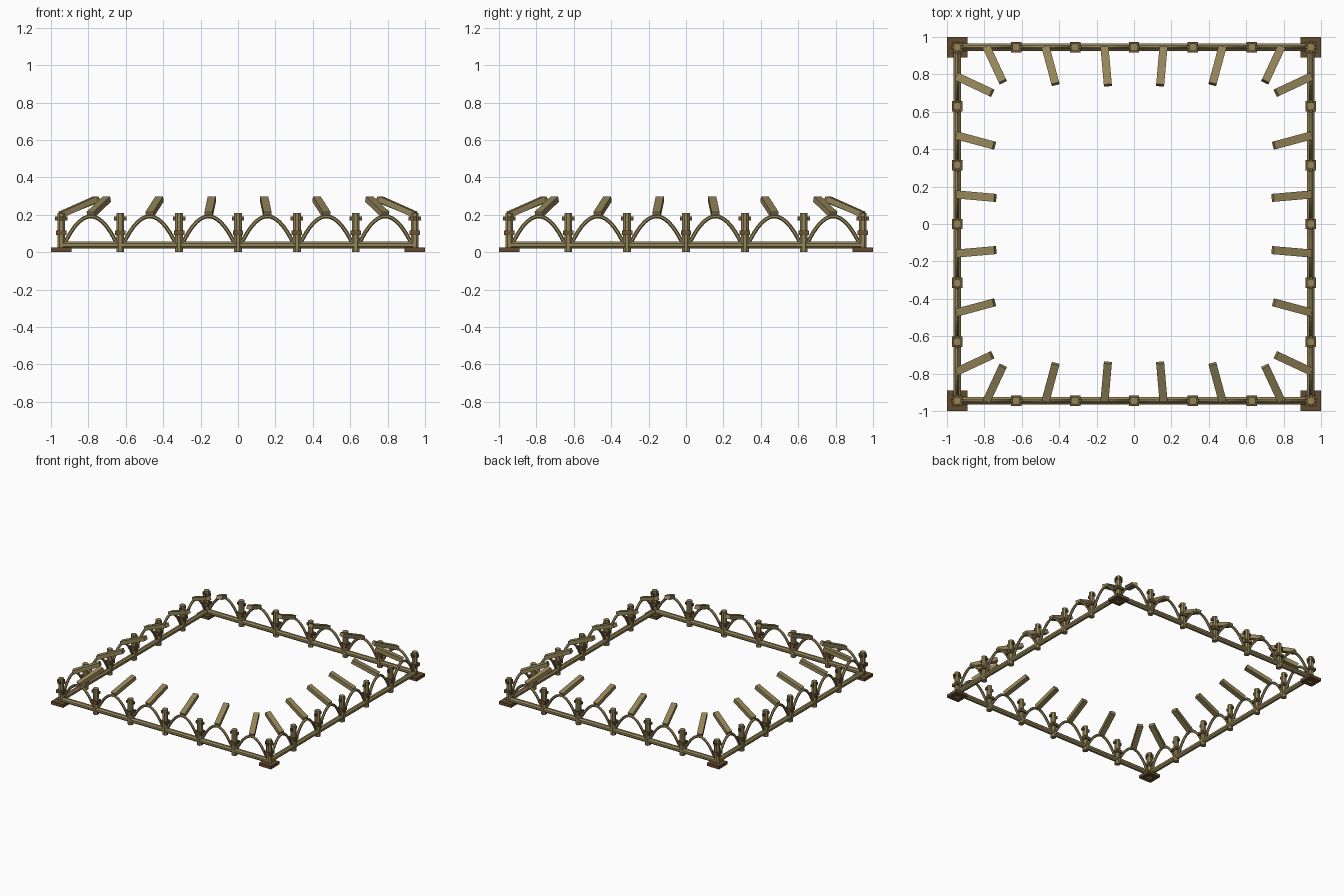
import bpy, bmesh, math
from mathutils import Matrix, Vector

if "Cube" in bpy.data.objects:
    bpy.data.objects.remove(bpy.data.objects["Cube"])

R = 0.945          # distance of each fence line from the centre
STEP = R / 3       # post spacing

def mat(name, col):
    m = bpy.data.materials.new(name)
    m.diffuse_color = (*col, 1)
    m.use_nodes = True
    m.node_tree.nodes["Principled BSDF"].inputs["Base Color"].default_value = m.diffuse_color
    return m

WOOD = mat("olive wood", (0.30, 0.235, 0.10))
BROWN = mat("brown binding", (0.145, 0.09, 0.035))
DARK = mat("dark brown base", (0.125, 0.07, 0.025))

def make(name, bm, material, turn=0):
    bmesh.ops.recalc_face_normals(bm, faces=bm.faces)
    me = bpy.data.meshes.new(name)
    bm.to_mesh(me)
    bm.free()
    me.materials.append(material)
    ob = bpy.data.objects.new(name, me)
    ob.rotation_euler.z = turn
    bpy.context.collection.objects.link(ob)
    return ob

def box(bm, size, matrix):
    bmesh.ops.create_cube(bm, size=1, matrix=matrix @ Matrix.Diagonal((*size, 1)))

def cyl(bm, r, h, matrix, sides=8):
    rot = Matrix.Rotation(math.pi / sides, 4, 'Z')
    bmesh.ops.create_cone(bm, cap_ends=True, segments=sides, radius1=r, radius2=r,
                          depth=h, matrix=matrix @ rot)

def at(x, y, z):
    return Matrix.Translation((x, y, z))

def arch(bm, cx, n=14, sides=6, r=0.0105):
    # round rod bent into a parabola between two posts
    half, low, high = STEP / 2 - 0.008, 0.025, 0.192
    rings = []
    for i in range(n + 1):
        t = -1 + 2 * i / n
        slope = -2 * t * (high - low) / half
        nrm = Vector((-slope, 0, 1)).normalized()
        c = Vector((cx + t * half, -R, low + (high - low) * (1 - t * t)))
        ring = []
        for k in range(sides):
            a = 2 * math.pi * k / sides
            ring.append(bm.verts.new(c + r * (math.cos(a) * nrm
                                              + math.sin(a) * Vector((0, 1, 0)))))
        rings.append(ring)
    for a, b in zip(rings, rings[1:]):
        for k in range(sides):
            j = (k + 1) % sides
            bm.faces.new((a[k], a[j], b[j], b[k]))
    bm.faces.new(rings[0])
    bm.faces.new(rings[-1])

for s, side in enumerate(("front", "right", "back", "left")):
    turn = s * math.pi / 2

    # bottom rail
    bm = bmesh.new()
    cyl(bm, 0.0205, 2 * R, at(0, -R, 0.038) @ Matrix.Rotation(math.pi / 2, 4, 'Y'))
    make(side + "_rail", bm, WOOD, turn)

    # posts with binding rings and cross pins (first one is the corner)
    posts, rings, pins = bmesh.new(), bmesh.new(), bmesh.new()
    for i in range(-3, 3):
        x = i * STEP
        cyl(posts, 0.0225, 0.21, at(x, -R, 0.105))
        box(rings, (0.056, 0.056, 0.023), at(x, -R, 0.104))
        box(pins, (0.066, 0.02, 0.02), at(x, -R, 0.181))
        if i == -3:
            box(pins, (0.02, 0.066, 0.02), at(x, -R, 0.181))
    make(side + "_posts", posts, WOOD, turn)
    make(side + "_binding_rings", rings, BROWN, turn)
    make(side + "_pins", pins, BROWN, turn)

    # corner base plate
    bm = bmesh.new()
    box(bm, (0.11, 0.11, 0.025), at(-R, -R, 0.0125))
    make(side + "_corner_plate", bm, DARK, turn)

    # arches and the planks rising inwards from their tops
    arches, planks = bmesh.new(), bmesh.new()
    for i in range(-3, 3):
        x = (i + 0.5) * STEP
        arch(arches, x)
        m = (at(x, -R, 0.202) @ Matrix.Rotation(math.radians(10 * (i + 0.5)), 4, 'Z')
             @ Matrix.Rotation(math.radians(22), 4, 'X') @ at(0, 0.11, 0))
        box(planks, (0.043, 0.22, 0.031), m)
    make(side + "_arches", arches, WOOD, turn)
    make(side + "_planks", planks, WOOD, turn)
